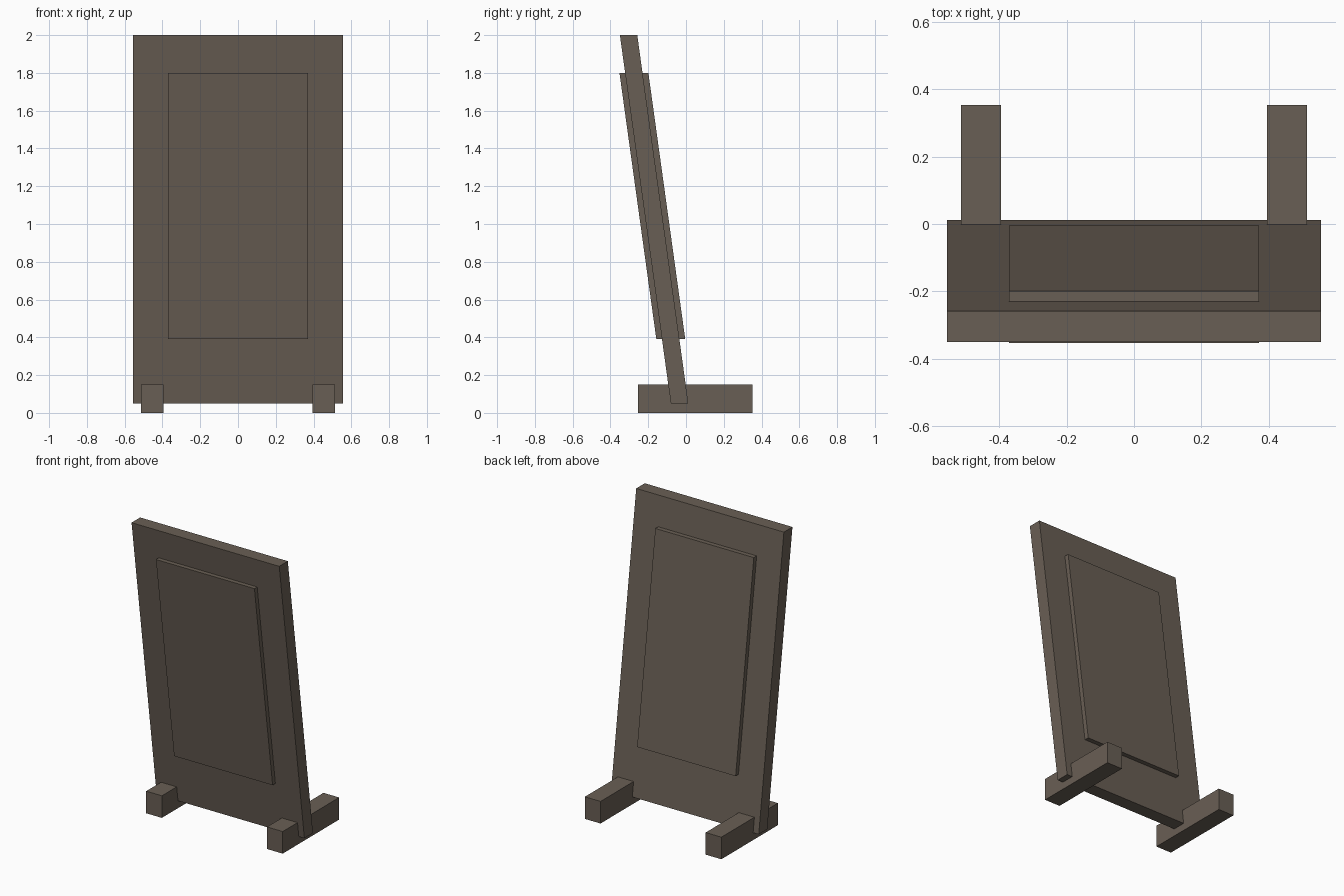
import bpy
import bmesh
from mathutils import Matrix, Vector

cube = bpy.data.objects.get("Cube")
if cube:
    bpy.data.objects.remove(cube, do_unlink=True)

# Weathered brown used for every part
wood = bpy.data.materials.new("weathered_brown")
wood.use_nodes = True
color = (0.141, 0.114, 0.090, 1)
wood.diffuse_color = color
bsdf = next(n for n in wood.node_tree.nodes if n.type == 'BSDF_PRINCIPLED')
bsdf.inputs["Base Color"].default_value = color
bsdf.inputs["Roughness"].default_value = 0.9

LEAN = -0.27 / 1.95  # forward shift per unit of height


def box(name, low, high, lean=0.0):
    """Box between two corners, slanted along y from its base upwards."""
    low, high = Vector(low), Vector(high)
    bm = bmesh.new()
    bmesh.ops.create_cube(bm, size=1)
    bmesh.ops.transform(bm, verts=bm.verts, matrix=(
        Matrix.Translation((low + high) / 2) @ Matrix.Diagonal((*(high - low), 1))))
    for v in bm.verts:
        v.co.y += (v.co.z - low.z) * lean
    mesh = bpy.data.meshes.new(name)
    bm.to_mesh(mesh)
    bm.free()
    mesh.materials.append(wood)
    obj = bpy.data.objects.new(name, mesh)
    bpy.context.collection.objects.link(obj)
    return obj


# Leaning board and the raised panel passing through both of its faces
box("board", (-0.555, -0.08, 0.05), (0.555, 0.012, 2.0), LEAN)
box("raised_panel", (-0.37, -0.157, 0.39), (0.37, -0.004, 1.8), LEAN)

# Two feet
for name, x in (("left_foot", 0.454), ("right_foot", -0.454)):
    box(name, (x - 0.059, -0.253, 0), (x + 0.059, 0.353, 0.15))
